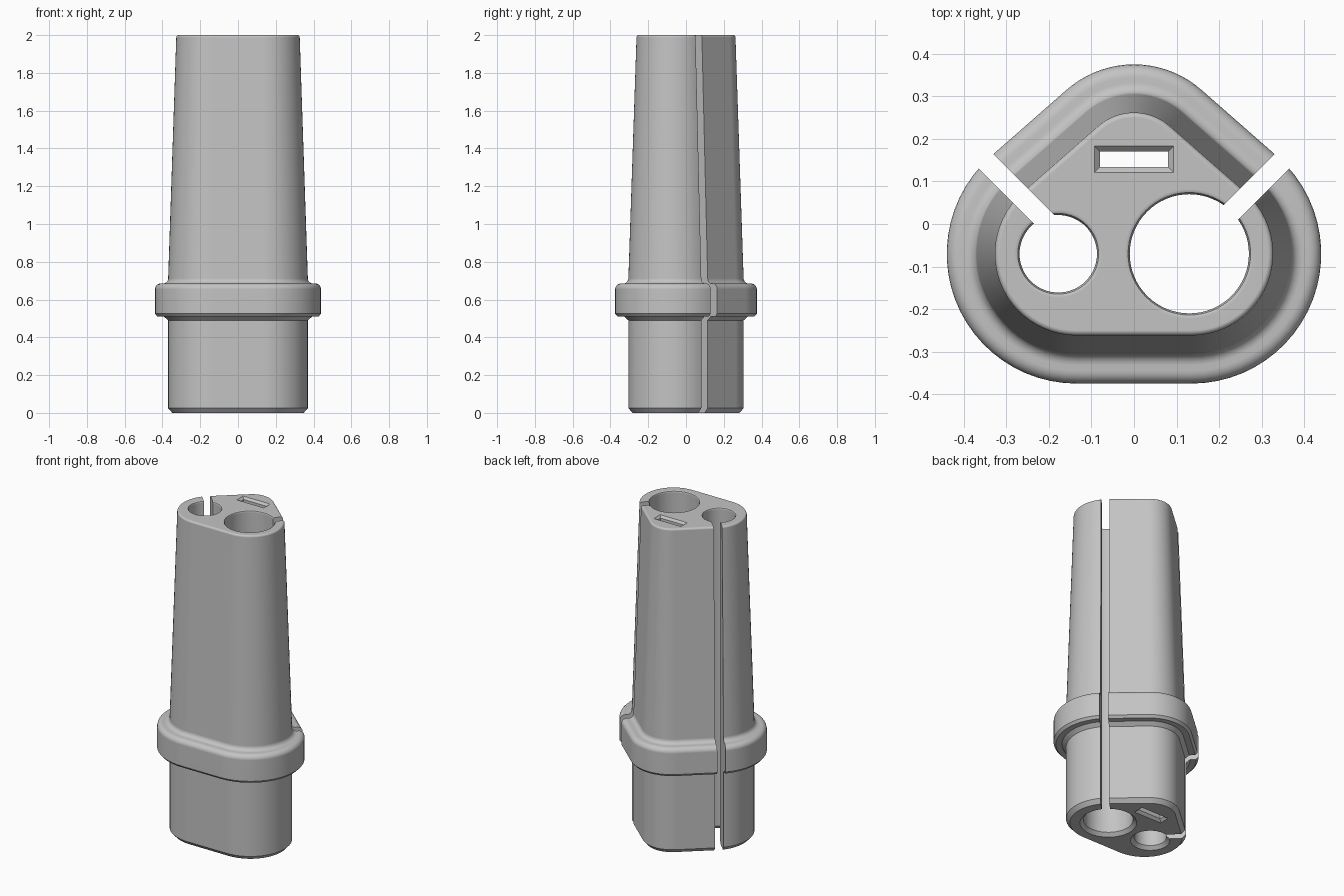
import bpy, bmesh
from math import sin, cos, pi, atan2, acos, hypot

cube = bpy.data.objects.get("Cube")
if cube:
    bpy.data.objects.remove(cube)

grey = bpy.data.materials.new("light grey plastic")
grey.use_nodes = True
colour = (0.55, 0.55, 0.55, 1)
grey.diffuse_color = colour
grey.node_tree.nodes["Principled BSDF"].inputs["Base Color"].default_value = colour


def arc(cx, cy, r, a0, a1, n):
    return [(cx + r * cos(a0 + (a1 - a0) * i / n),
             cy + r * sin(a0 + (a1 - a0) * i / n)) for i in range(n + 1)]


def body_outline(r):
    """Rounded triangle: two wide front corners and a tighter back corner."""
    sx, sy, by, tighter = 0.135, -0.07, 0.135, 0.065
    tilt = atan2(by - sy, -sx) - acos(tighter / hypot(sx, by - sy))
    return (arc(sx, sy, r, -pi / 2, tilt, 24)
            + arc(0, by, r - tighter, tilt, pi - tilt, 18)
            + arc(-sx, sy, r, pi - tilt, 1.5 * pi, 24))


def circle_outline(cx, cy, r):
    return lambda grow: arc(cx, cy, r + grow, 0, 2 * pi, 64)[:-1]


def slot_outline(grow):
    x, y = 0.08 + grow, 0.018 + grow
    return [(-x, 0.152 - y), (x, 0.152 - y), (x, 0.152 + y), (-x, 0.152 + y)]


def loft(name, outline, profile):
    """Stack outlines of (size, height) and cap both ends."""
    bm = bmesh.new()
    rings = [[bm.verts.new((x, y, z)) for x, y in outline(s)] for s, z in profile]
    for low, high in zip(rings, rings[1:]):
        n = len(low)
        for i in range(n):
            j = (i + 1) % n
            bm.faces.new((low[i], low[j], high[j], high[i]))
    bm.faces.new(rings[0][::-1])
    bm.faces.new(rings[-1])
    bmesh.ops.recalc_face_normals(bm, faces=bm.faces)
    mesh = bpy.data.meshes.new(name)
    bm.to_mesh(mesh)
    bm.free()
    mesh.materials.append(grey)
    obj = bpy.data.objects.new(name, mesh)
    bpy.context.collection.objects.link(obj)
    return obj


# Sleeve: chamfered foot, collar with rounded shoulder, tapered upper part
profile = [(0.213, 0), (0.235, 0.025), (0.235, 0.49), (0.258, 0.51),
           (0.292, 0.51), (0.305, 0.525), (0.305, 0.655)]
profile += [(0.275 + 0.03 * cos(a * pi / 10), 0.655 + 0.03 * sin(a * pi / 10))
            for a in range(1, 6)]
profile += [(0.262 - 0.027 * sin(a * pi / 10), 0.712 - 0.027 * cos(a * pi / 10))
            for a in range(6)]
profile += [(0.192, 1.988)]
profile += [(0.18 + 0.012 * cos(a * pi / 8), 1.988 + 0.012 * sin(a * pi / 8))
            for a in range(1, 5)]
sleeve = loft("sleeve_body", body_outline, profile)

# Bores and slot, flared at both ends
flare = [(0.035, -0.015), (0, 0.02), (0, 1.988), (0.004, 1.996),
         (0.012, 2.0), (0.012, 2.05)]
slot_flare = [(0.025, -0.01), (0, 0.015), (0, 1.987), (0.023, 2.01)]
cutters = [loft("small_bore_cutter", circle_outline(-0.178, -0.07, 0.091), flare),
           loft("large_bore_cutter", circle_outline(0.13, -0.07, 0.14), flare),
           loft("slot_cutter", slot_outline, slot_flare)]


# Mirrored diagonal slits from each bore to the outside
def slit_outline(side):
    def corners(half):
        k = half * sin(pi / 4)
        ends = [(0.15, -0.05, 1), (0.15, -0.05, -1), (0.5, 0.3, -1), (0.5, 0.3, 1)]
        return [(side * (x + s * k), y - s * k) for x, y, s in ends]
    return corners


for side, name in ((-1, "right_slit_cutter"), (1, "left_slit_cutter")):
    cutters.append(loft(name, slit_outline(side), [(0.024, -0.1), (0.024, 2.1)]))

bpy.context.view_layer.objects.active = sleeve
sleeve.select_set(True)
for cutter in cutters:
    cutter.hide_render = True
    cut = sleeve.modifiers.new("cut", 'BOOLEAN')
    cut.operation = 'DIFFERENCE'
    cut.solver = 'EXACT'
    cut.object = cutter
    bpy.ops.object.modifier_apply(modifier=cut.name)
    bpy.data.objects.remove(cutter)

bpy.ops.object.select_all(action='DESELECT')
sleeve.select_set(True)
bpy.ops.object.shade_smooth_by_angle(angle=pi / 6)
weighted = sleeve.modifiers.new("even_shading", 'WEIGHTED_NORMAL')
weighted.keep_sharp = True
